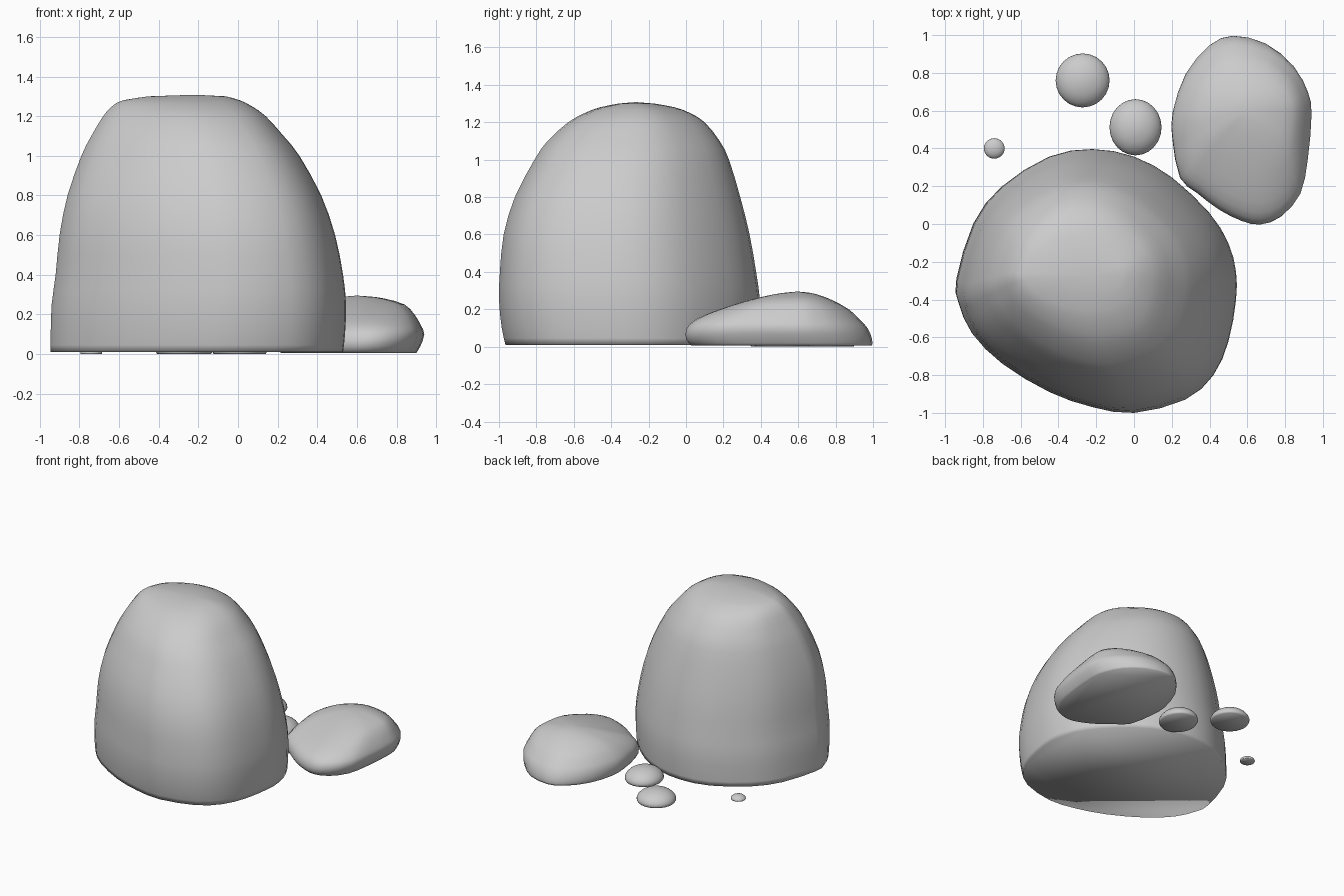
import bpy, bmesh, math

if "Cube" in bpy.data.objects:
    bpy.data.objects.remove(bpy.data.objects["Cube"])


def spline(pts, steps, closed):
    """Catmull-Rom resampling of points of any dimension."""
    n, out = len(pts), []
    get = (lambda i: pts[i % n]) if closed else (lambda i: pts[max(0, min(n - 1, i))])
    for i in range(n if closed else n - 1):
        a, b, c, d = (get(i + k) for k in (-1, 0, 1, 2))
        for s in range(steps):
            t = s / steps
            out.append([0.5 * (2 * q + (r - p) * t + (2 * p - 5 * q + 4 * r - w) * t * t
                               + (3 * q - p - 3 * r + w) * t ** 3)
                        for p, q, r, w in zip(a, b, c, d)])
    if not closed:
        out.append(list(pts[-1]))
    return out


def make_rock(name, outline, levels, tip, steps=2):
    """Loft a plan outline through levels (z, x min, x max, y min, y max)."""
    ring = spline(outline, steps, True)
    xs, ys = [p[0] for p in ring], [p[1] for p in ring]
    uv = [((x - min(xs)) / (max(xs) - min(xs)), (y - min(ys)) / (max(ys) - min(ys)))
          for x, y in ring]
    bm = bmesh.new()
    rings = [[bm.verts.new((x0 + u * (x1 - x0), y0 + v * (y1 - y0), z)) for u, v in uv]
             for z, x0, x1, y0, y1 in spline(levels, 2, False)]
    n = len(uv)
    for lo, hi in zip(rings, rings[1:]):
        for i in range(n):
            j = (i + 1) % n
            bm.faces.new((lo[i], lo[j], hi[j], hi[i]))
    top = bm.verts.new(tip)
    for i in range(n):
        bm.faces.new((rings[-1][i], rings[-1][(i + 1) % n], top))
    bm.faces.new(rings[0])
    bmesh.ops.recalc_face_normals(bm, faces=bm.faces)
    for f in bm.faces:
        f.smooth = True
    mesh = bpy.data.meshes.new(name)
    bm.to_mesh(mesh)
    bm.free()
    obj = bpy.data.objects.new(name, mesh)
    bpy.context.collection.objects.link(obj)


# Tall boulder
make_rock("large_boulder",
          [(-.94, -.3), (-.85, 0), (-.7, .2), (-.45, .36), (-.22, .4), (0, .36), (.2, .25),
           (.4, .06), (.5, -.1), (.54, -.25), (.54, -.4), (.5, -.62), (.42, -.8), (.27, -.93),
           (0, -1), (-.22, -.97), (-.45, -.89), (-.7, -.74), (-.86, -.58), (-.93, -.42)],
          [(.01, -.945, .53, -.965, .39), (.1, -.945, .54, -.985, .395),
           (.25, -.94, .545, -1, .395), (.4, -.92, .53, -.995, .375),
           (.6, -.9, .49, -.975, .34), (.8, -.86, .42, -.915, .29),
           (1, -.79, .31, -.81, .23), (1.1, -.74, .23, -.74, .18),
           (1.2, -.68, .14, -.63, .1), (1.25, -.635, .07, -.54, .02),
           (1.28, -.58, .01, -.46, -.06), (1.3, -.45, -.06, -.36, -.17)],
          (-.22, -.27, 1.308))

# Low flat rock
make_rock("flat_rock",
          [(.53, 1), (.4, .95), (.27, .8), (.2, .6), (.2, .45), (.24, .25), (.33, .17),
           (.45, .08), (.57, .02), (.67, 0), (.78, .04), (.88, .16), (.92, .35), (.94, .6),
           (.92, .72), (.85, .85), (.71, .96)],
          [(.006, .215, .9, .03, .995), (.04, .2, .92, 0, .995), (.1, .2, .94, .005, .97),
           (.15, .23, .92, .06, .925), (.2, .28, .89, .18, .87), (.25, .37, .84, .34, .78),
           (.28, .48, .74, .47, .7), (.29, .54, .67, .54, .65)],
          (.6, .595, .295))

# Small domed pebbles: name, centre, half widths, height
for name, cx, cy, rx, ry, h in (("pebble_back", -.272, .76, .143, .143, .095),
                                ("pebble_middle", .008, .512, .138, .149, .1),
                                ("pebble_tiny", -.74, .4, .055, .054, .036)):
    outline = [(math.cos(a * math.pi / 6), math.sin(a * math.pi / 6)) for a in range(12)]
    levels = [(f * h, cx - rx * s, cx + rx * s, cy - ry * s, cy + ry * s)
              for f, s in ((0, .95), (.15, 1), (.4, .95), (.65, .79), (.85, .55), (.97, .24))]
    make_rock(name, outline, levels, (cx, cy, h))
